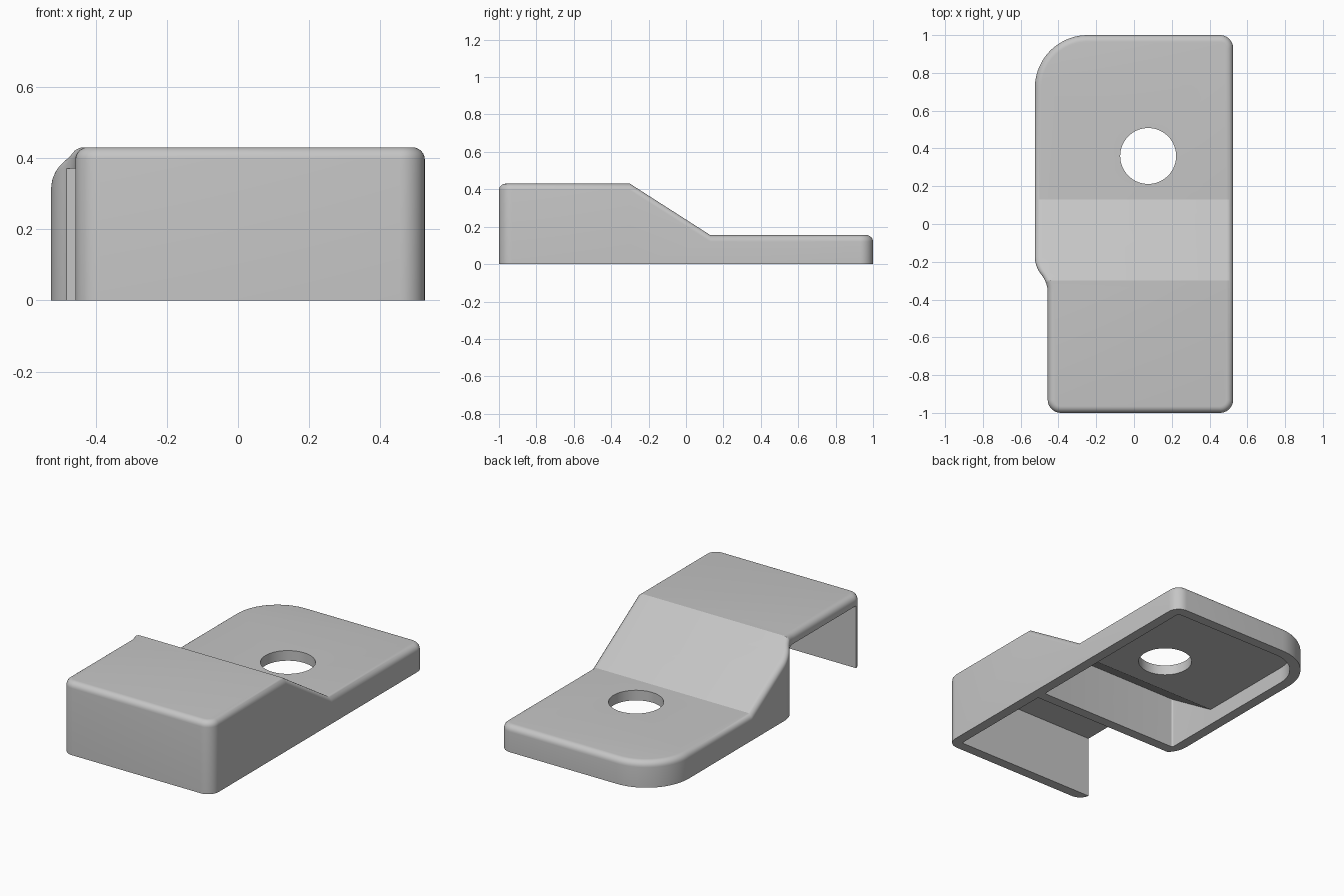
import bpy, bmesh, math
from mathutils import Vector, Matrix

if "Cube" in bpy.data.objects:
    bpy.data.objects.remove(bpy.data.objects["Cube"])

TOP, LOW = 0.43, 0.155            # heights of the two decks
SLOPE_START, SLOPE_END = -0.30, 0.13
WALL = 0.06
EDGE = 0.035                      # rounding of the upper rim


def outline(corners):
    """Counter-clockwise (x, y, radius) corners -> rounded points with outward normals."""
    result = []
    for i, (x, y, r) in enumerate(corners):
        p = Vector((x, y))
        a = (p - Vector(corners[i - 1][:2])).normalized()
        b = (Vector(corners[(i + 1) % len(corners)][:2]) - p).normalized()
        turn = math.atan2(a.x * b.y - a.y * b.x, a.dot(b))
        sign = math.copysign(1, turn)
        normal = Vector((a.y, -a.x))
        centre = p - a * r * math.tan(abs(turn) / 2) - normal * r * sign
        steps = max(3, round(abs(turn) * (12 if r > 0.1 else 6)))
        for k in range(steps + 1):
            n = Matrix.Rotation(turn * k / steps, 2) @ normal
            result.append((centre + n * r * sign, n))
    return result


def make_object(name, bm):
    bmesh.ops.recalc_face_normals(bm, faces=bm.faces)
    mesh = bpy.data.meshes.new(name)
    bm.to_mesh(mesh)
    bm.free()
    obj = bpy.data.objects.new(name, mesh)
    bpy.context.collection.objects.link(obj)
    return obj


def stepped_solid(name, points, levels, shift=0.0):
    """Stack outline rings at (inset, z), then lower the top along the ramp."""
    bm = bmesh.new()
    rings = [[bm.verts.new((*(p - n * inset), z)) for p, n in points]
             for inset, z in levels]
    count = len(points)
    for lower, upper in zip(rings, rings[1:]):
        for i in range(count):
            j = (i + 1) % count
            bm.faces.new((lower[i], lower[j], upper[j], upper[i]))
    bm.faces.new(rings[0][::-1])
    bm.faces.new(rings[-1])
    start, end = SLOPE_START + shift, SLOPE_END + shift
    for y in (start, end):
        bmesh.ops.bisect_plane(bm, geom=bm.verts[:] + bm.edges[:] + bm.faces[:],
                               plane_co=(0, y, 0), plane_no=(0, 1, 0))
    for v in bm.verts:
        if v.co.z > 0.2:
            t = min(1, max(0, (v.co.y - start) / (end - start)))
            v.co.z -= (TOP - LOW) * t
    return make_object(name, bm)


# Outer shell with a jogged right side and rounded upper rim
plan = outline([(0.525, -1, 0.07), (0.525, 1, 0.07), (-0.525, 1, 0.28),
                (-0.525, -0.225, 0.15), (-0.457, -0.31, 0.15), (-0.457, -1, 0.07)])
levels = [(0, 0)]
for k in range(7):
    angle = math.pi / 2 * k / 6
    levels.append((EDGE * (1 - math.cos(angle)), TOP - EDGE * (1 - math.sin(angle))))
cover = stepped_solid("bracket_cover", plan, levels)

# Rear pocket, following the ramp from below
inner = 0.525 - WALL
pocket_plan = outline([(inner, -0.22, 0.01), (inner, 1 - WALL, 0.01),
                       (-inner, 1 - WALL, 0.22), (-inner, -0.22, 0.01)])
rear_pocket = stepped_solid("rear_pocket_cutter", pocket_plan,
                            [(0, -0.1), (0, TOP - WALL)], shift=-0.018)

# Front pocket, open towards the right side
bm = bmesh.new()
size = Vector((inner + 0.7, 0.66, TOP - WALL + 0.1))
centre = Vector(((inner - 0.7) / 2, -0.61, (TOP - WALL - 0.1) / 2))
bmesh.ops.create_cube(bm, size=1, matrix=Matrix.Translation(centre) @ Matrix.Diagonal((*size, 1)))
front_pocket = make_object("front_pocket_cutter", bm)

# Round mounting hole
bm = bmesh.new()
bmesh.ops.create_cone(bm, cap_ends=True, segments=64, radius1=0.148, radius2=0.148,
                      depth=1, matrix=Matrix.Translation((0.075, 0.36, 0.1)))
hole = make_object("hole_cutter", bm)

bpy.ops.object.select_all(action="DESELECT")
cover.select_set(True)
bpy.context.view_layer.objects.active = cover
for cutter in (rear_pocket, front_pocket, hole):
    cutter.hide_render = True
    mod = cover.modifiers.new(cutter.name, "BOOLEAN")
    mod.operation = "DIFFERENCE"
    mod.solver = "EXACT"
    mod.object = cutter
    bpy.ops.object.modifier_apply(modifier=mod.name)
    bpy.data.objects.remove(cutter)

# Single grey material
grey = bpy.data.materials.new("plain_grey")
grey.use_nodes = True
colour = (0.56, 0.56, 0.56, 1)
grey.diffuse_color = colour
grey.node_tree.nodes["Principled BSDF"].inputs["Base Color"].default_value = colour
cover.data.materials.clear()
cover.data.materials.append(grey)
bpy.ops.object.shade_smooth_by_angle(angle=math.radians(28))
